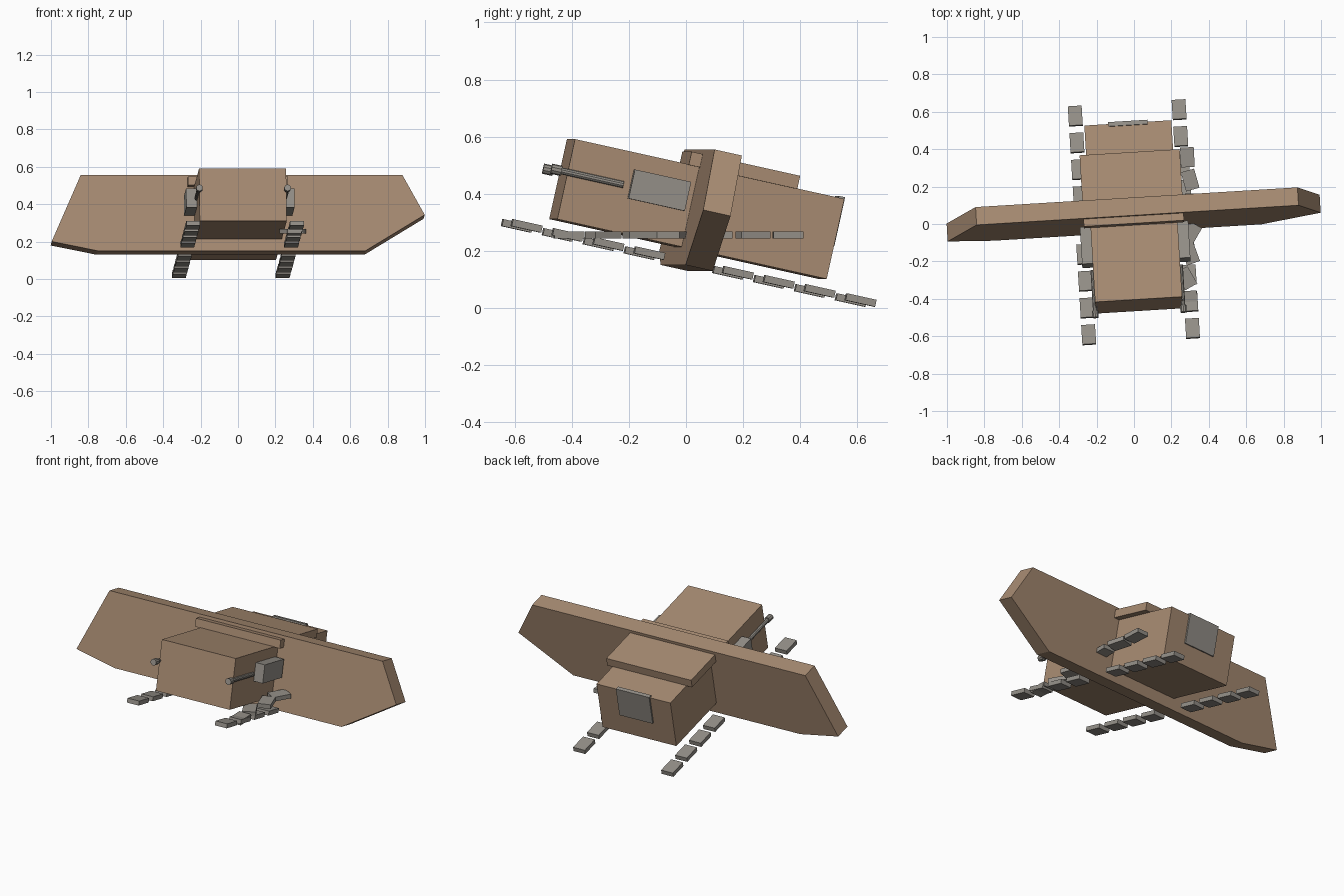
import bpy, bmesh
from math import radians, pi
from mathutils import Matrix, Vector

cube = bpy.data.objects.get("Cube")
if cube:
    bpy.data.objects.remove(cube, do_unlink=True)


def material(name, rgb):
    m = bpy.data.materials.new(name)
    m.use_nodes = True
    color = (*rgb, 1)
    m.diffuse_color = color
    m.node_tree.nodes["Principled BSDF"].inputs["Base Color"].default_value = color
    return m


TAN = material("tan_armour", (0.39, 0.26, 0.17))
GREY = material("grey_metal", (0.30, 0.28, 0.25))

# Whole vehicle is yawed slightly and pitched down at the rear
POSE = (Matrix.Translation((0, 0, 0.3))
        @ Matrix.Rotation(radians(3.5), 4, 'Z')
        @ Matrix.Rotation(radians(-12.5), 4, 'X'))


def finish(name, bm, mat, pose=POSE):
    bm.transform(pose)
    bmesh.ops.recalc_face_normals(bm, faces=bm.faces)
    mesh = bpy.data.meshes.new(name)
    bm.to_mesh(mesh)
    bm.free()
    mesh.materials.append(mat)
    obj = bpy.data.objects.new(name, mesh)
    bpy.context.collection.objects.link(obj)
    return obj


def box(name, lo, hi, mat, pose=POSE):
    lo, hi = Vector(lo), Vector(hi)
    bm = bmesh.new()
    bmesh.ops.create_cube(bm, size=1, matrix=Matrix.Translation((lo + hi) / 2)
                          @ Matrix.Diagonal((*(hi - lo), 1)))
    return finish(name, bm, mat, pose)


def rod(name, x, z, y0, y1, radius):
    bm = bmesh.new()
    bmesh.ops.create_cone(bm, cap_ends=True, segments=10, radius1=radius,
                          radius2=radius, depth=y1 - y0,
                          matrix=Matrix.Translation((x, (y0 + y1) / 2, z))
                          @ Matrix.Rotation(pi / 2, 4, 'X'))
    return finish(name, bm, GREY)


def pad(name, pose):
    return box(name, (-0.037, -0.053, -0.0125), (0.037, 0.053, 0.0125), GREY, pose)


# Hull and roof slab
box("hull", (-0.233, -0.457, -0.09), (0.233, 0.511, 0.197), TAN)
box("roof_slab", (-0.268, -0.05, 0.195), (0.268, 0.34, 0.242), TAN)

# Broad transverse plate with clipped, uneven ends
outline = [(-0.84, 0.259), (0.884, 0.259), (1.0, 0.042),
           (0.68, -0.155), (-0.754, -0.155), (-1.0, -0.104)]
bm = bmesh.new()
face = bm.faces.new([bm.verts.new((x, -0.01, z)) for x, z in outline])
ext = bmesh.ops.extrude_face_region(bm, geom=[face])
bmesh.ops.translate(bm, vec=(0, 0.098, 0),
                    verts=[v for v in ext["geom"] if isinstance(v, bmesh.types.BMVert)])
finish("cross_plate", bm, TAN)

# Rear hatch
box("rear_hatch", (-0.105, 0.497, 0.03), (0.105, 0.52, 0.205), GREY)

# Side boxes, guns and track pads
for side, s in (("left", 1), ("right", -1)):
    x0, x1 = sorted((s * 0.225, s * 0.29))
    box(f"{side}_side_box", (x0, -0.232, 0.034), (x1, -0.03, 0.138), GREY)
    rod(f"{side}_gun_barrel", s * 0.236, 0.078, -0.51, -0.257, 0.012)
    rod(f"{side}_gun_muzzle", s * 0.236, 0.078, -0.516, -0.48, 0.018)
    for i in range(4):
        for end, y in (("front", -0.56 + 0.147 * i), ("rear", 0.64 - 0.147 * i)):
            pad(f"{side}_{end}_track_pad_{i + 1}",
                POSE @ Matrix.Translation((s * 0.278, y, -0.137)))

# Loose level track chain: x, y, turn in degrees
chain = [(0.30, -0.41, 3), (0.28, -0.29, 30), (0.30, -0.16, 20), (0.305, -0.05, -30),
         (0.31, 0.11, 0), (0.30, 0.235, 16), (0.285, 0.357, 3)]
for i, (x, y, turn) in enumerate(chain):
    pad(f"loose_track_pad_{i + 1}",
        Matrix.Translation((x, y, 0.256)) @ Matrix.Rotation(radians(turn), 4, 'Z'))
